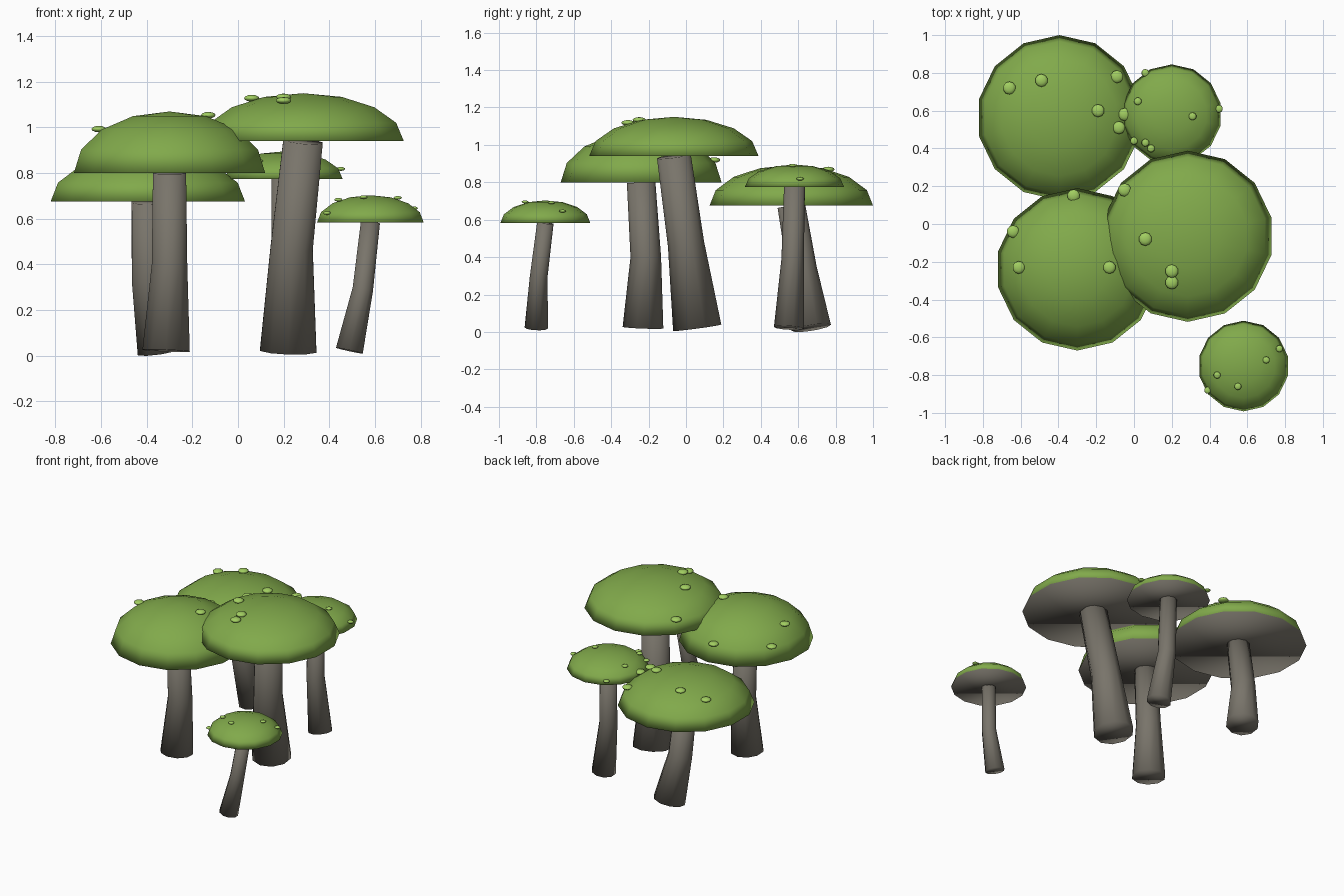
import bpy, bmesh, math
from mathutils import Vector

if "Cube" in bpy.data.objects:
    bpy.data.objects.remove(bpy.data.objects["Cube"], do_unlink=True)

UP = Vector((0, 0, 1))
CAP_SIDES = 14
STEM_SIDES = 10


def material(name, color):
    m = bpy.data.materials.new(name)
    m.use_nodes = True
    m.diffuse_color = (*color, 1)
    bsdf = m.node_tree.nodes["Principled BSDF"]
    bsdf.inputs["Base Color"].default_value = (*color, 1)
    return m


CAP = material("moss green", (0.22, 0.4, 0.07))
SPOT = material("light green", (0.36, 0.62, 0.12))
STEM = material("warm grey", (0.19, 0.175, 0.145))


def finish(name, bm, materials):
    bmesh.ops.recalc_face_normals(bm, faces=bm.faces)
    for face in bm.faces:
        face.smooth = True
    mesh = bpy.data.meshes.new(name)
    bm.to_mesh(mesh)
    bm.free()
    for m in materials:
        mesh.materials.append(m)
    bpy.context.collection.objects.link(bpy.data.objects.new(name, mesh))


def ring(bm, center, direction, radius, sides):
    """Circle of vertices square to a direction."""
    turn = UP.rotation_difference(direction)
    verts = []
    for i in range(sides):
        angle = math.pi / 2 + math.tau * i / sides
        offset = Vector((math.cos(angle), math.sin(angle), 0)) * radius
        verts.append(bm.verts.new(center + turn @ offset))
    return verts


def bridge(bm, rings):
    for low, high in zip(rings, rings[1:]):
        for i in range(len(low)):
            bm.faces.new((low[i - 1], low[i], high[i], high[i - 1]))


# Bent stem that narrows upward, with ends square to its path
def make_stem(name, foot, bend, top, radius):
    bm = bmesh.new()
    foot = Vector((*foot, 0.022))
    bend = Vector((*bend, top.z / 2))
    rings = [
        ring(bm, foot, bend - foot, radius, STEM_SIDES),
        ring(bm, bend, top - foot, radius * 0.75, STEM_SIDES),
        ring(bm, top, top - bend, radius * 0.7, STEM_SIDES),
    ]
    bridge(bm, rings)
    bm.faces.new(rings[0])
    bm.faces.new(rings[-1])
    finish(name, bm, [STEM])


# Squashed half dome with a flat grey underside
def make_cap(name, base, radius, height):
    bm = bmesh.new()
    rings = []
    for step in range(4):
        angle = step * math.pi / 8
        center = base + UP * height * math.sin(angle)
        rings.append(ring(bm, center, UP, radius * math.cos(angle), CAP_SIDES))
    bridge(bm, rings)
    peak = bm.verts.new(base + UP * height)
    for i in range(CAP_SIDES):
        bm.faces.new((rings[-1][i - 1], rings[-1][i], peak))
    bm.faces.new(rings[0]).material_index = 1
    finish(name, bm, [CAP, STEM])


# Flattened bumps resting on the cap surface
def make_spots(name, base, radius, height, places):
    bm = bmesh.new()
    for x, y in places:
        reach = min(math.hypot(x - base.x, y - base.y) / radius, 1)
        z = base.z + height * math.sqrt(1 - reach ** 2) + 0.006
        bump = bmesh.ops.create_uvsphere(
            bm, u_segments=10, v_segments=6, radius=radius * 0.078)["verts"]
        bmesh.ops.scale(bm, vec=(1, 1, 0.42), verts=bump)
        bmesh.ops.translate(bm, vec=(x, y, z), verts=bump)
    finish(name, bm, [SPOT])


def mushroom(label, base, radius, height, foot, bend, stem_radius, places):
    base = Vector(base)
    make_stem(label + "_mushroom_stem", foot, bend, base, stem_radius)
    make_cap(label + "_mushroom_cap", base, radius, height)
    make_spots(label + "_mushroom_spots", base, radius, height, places)


# Tallest mushroom in the middle
mushroom("tall", base=(0.285, -0.065, 0.94), radius=0.453, height=0.21,
         foot=(0.22, 0.06), bend=(0.235, 0), stem_radius=0.13,
         places=[(0.06, -0.08), (0.2, -0.25), (0.2, -0.31), (-0.05, 0.18)])

# Domed mushroom at the front right
mushroom("front_right", base=(-0.3, -0.24, 0.8), radius=0.43, height=0.27,
         foot=(-0.315, -0.23), bend=(-0.3, -0.215), stem_radius=0.109,
         places=[(-0.32, 0.15), (-0.64, -0.04), (-0.61, -0.23), (-0.13, -0.23)])

# Wide mushroom at the back right
mushroom("back_right", base=(-0.395, 0.563, 0.675), radius=0.437, height=0.217,
         foot=(-0.34, 0.67), bend=(-0.39, 0.62), stem_radius=0.106,
         places=[(-0.66, 0.72), (-0.49, 0.76), (-0.09, 0.78),
                 (-0.19, 0.6), (-0.08, 0.51), (-0.05, 0.58)])

# Slim mushroom at the back left
mushroom("back_left", base=(0.2, 0.58, 0.775), radius=0.265, height=0.12,
         foot=(0.255, 0.55), bend=(0.205, 0.57), stem_radius=0.08,
         places=[(0.06, 0.8), (0.02, 0.65), (0.31, 0.57), (0.45, 0.61),
                 (0.06, 0.43), (0.09, 0.4), (0, 0.44)])

# Small mushroom at the front left
mushroom("small", base=(0.58, -0.752, 0.583), radius=0.24, height=0.12,
         foot=(0.488, -0.8), bend=(0.547, -0.788), stem_radius=0.063,
         places=[(0.77, -0.66), (0.7, -0.72), (0.44, -0.8),
                 (0.55, -0.86), (0.39, -0.88)])
